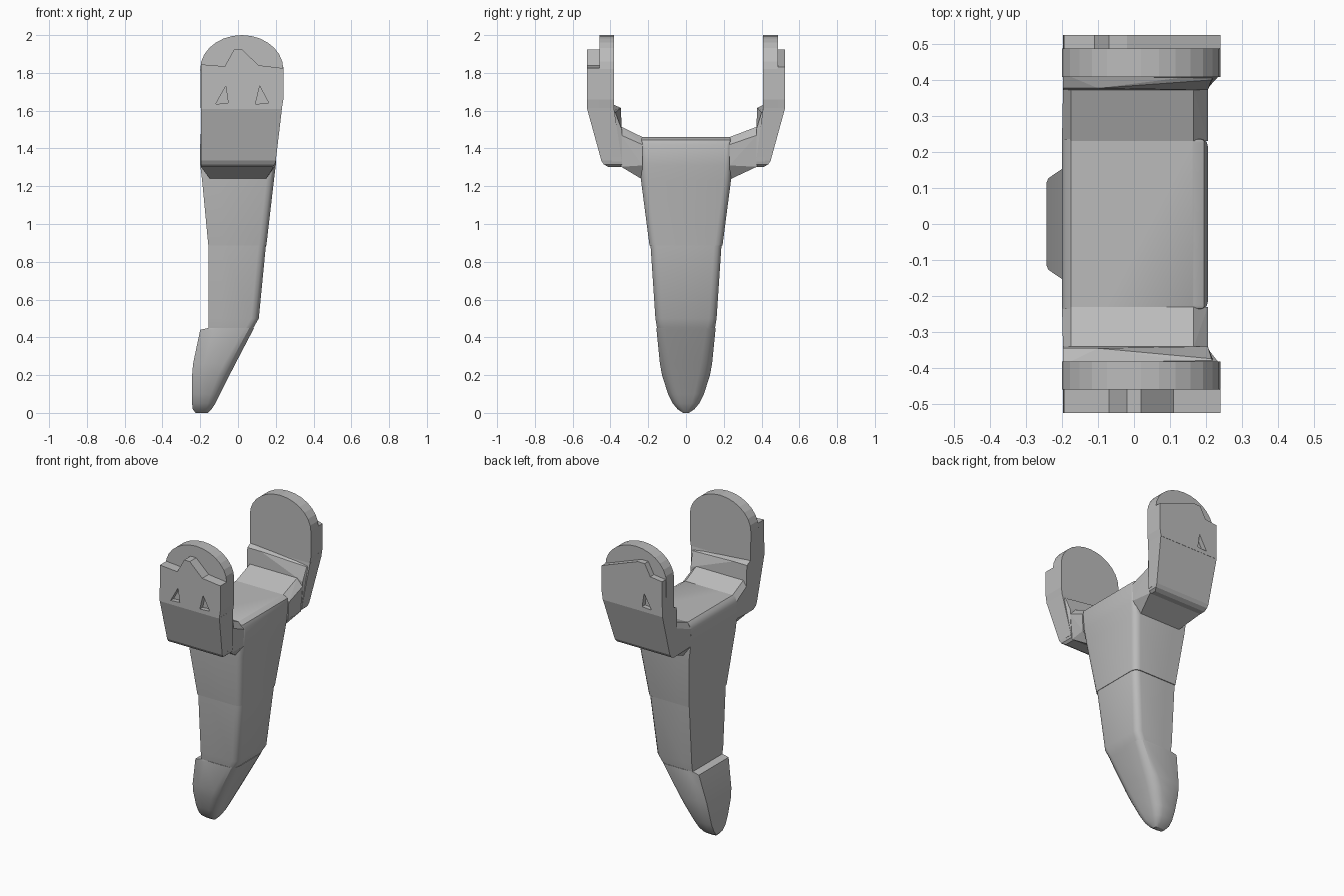
import bpy, bmesh, math

old = bpy.data.objects.get("Cube")
if old:
    bpy.data.objects.remove(old, do_unlink=True)

grey = bpy.data.materials.new("plain grey")
grey.use_nodes = True
colour = (0.5, 0.5, 0.5, 1)
grey.diffuse_color = colour
grey.node_tree.nodes["Principled BSDF"].inputs["Base Color"].default_value = colour


def finish(name, bm, smooth=None):
    bmesh.ops.recalc_face_normals(bm, faces=bm.faces)
    mesh = bpy.data.meshes.new(name)
    bm.to_mesh(mesh)
    bm.free()
    mesh.materials.append(grey)
    ob = bpy.data.objects.new(name, mesh)
    bpy.context.collection.objects.link(ob)
    if smooth:
        bpy.ops.object.select_all(action="DESELECT")
        ob.select_set(True)
        bpy.context.view_layer.objects.active = ob
        bpy.ops.object.shade_smooth_by_angle(angle=math.radians(smooth))
    return ob


def loft(name, sections, smooth=30):
    """Stack sections (z, x_min, x_max, half_width, corner radius, width factor at x_min)."""
    bm = bmesh.new()
    rings = []
    for z, x0, x1, h, r, k in sections:
        half = [(x0, h * k), (x0 + 0.25 * (x1 - x0), h)]
        for i in range(4):
            a = math.radians(90 - 30 * i)
            half.append((x1 - r + r * math.cos(a), h - r + r * math.sin(a)))
        ring = half + [(x, -y) for x, y in reversed(half)]
        rings.append([bm.verts.new((x, y, z)) for x, y in ring])
    for a, b in zip(rings, rings[1:]):
        for i in range(len(a)):
            j = (i + 1) % len(a)
            bm.faces.new((a[i], a[j], b[j], b[i]))
    bm.faces.new(rings[0])
    bm.faces.new(rings[-1])
    return finish(name, bm, smooth)


def prism(name, outline, y0, y1):
    """Extrude an x-z outline between two y values."""
    bm = bmesh.new()
    a = [bm.verts.new((x, y0, z)) for x, z in outline]
    b = [bm.verts.new((x, y1, z)) for x, z in outline]
    bm.faces.new(a)
    bm.faces.new(b)
    for i in range(len(a)):
        j = (i + 1) % len(a)
        bm.faces.new((a[i], a[j], b[j], b[i]))
    return finish(name, bm)


def hull(name, points):
    bm = bmesh.new()
    for p in points:
        bm.verts.new(p)
    res = bmesh.ops.convex_hull(bm, input=bm.verts)
    bmesh.ops.delete(bm, geom=res["geom_interior"], context="VERTS")
    bmesh.ops.dissolve_limit(bm, angle_limit=0.02, verts=bm.verts, edges=bm.edges)
    return finish(name, bm)


# Central leg: wide top, narrow shaft, tapering tip
loft("upper_body", [
    (0.885, -0.157, 0.15, 0.193, 0.04, 1),
    (1.23, -0.19, 0.19, 0.238, 0.04, 1),
    (1.31, -0.2, 0.2, 0.238, 0.03, 1),
    (1.42, -0.2, 0.205, 0.236, 0.02, 1),
    (1.445, -0.19, 0.195, 0.236, 0.01, 1),
    (1.46, -0.175, 0.165, 0.236, 0.01, 1)])
loft("shaft", [
    (0.43, -0.155, 0.07, 0.15, 0.04, 1),
    (0.5, -0.155, 0.11, 0.162, 0.04, 1),
    (0.89, -0.155, 0.148, 0.188, 0.04, 1)])
loft("tip", [
    (0, -0.225, -0.16, 0.015, 0.01, 0.8),
    (0.02, -0.24, -0.14, 0.045, 0.03, 0.8),
    (0.05, -0.243, -0.12, 0.07, 0.04, 0.85),
    (0.1, -0.243, -0.095, 0.095, 0.05, 0.88),
    (0.2, -0.243, -0.045, 0.127, 0.06, 0.9),
    (0.26, -0.238, -0.014, 0.138, 0.06, 0.92),
    (0.44, -0.2, 0.08, 0.156, 0.05, 0.98),
    (0.45, -0.155, 0.085, 0.156, 0.05, 0.98)])

# Crest outlines and triangular eye holes
front_crest = [(0.24, 1.825), (0.11, 1.84), (0.02, 1.925), (-0.02, 1.925),
               (-0.07, 1.835), (-0.195, 1.845)]
back_crest = [(0.24, 1.83), (-0.02, 1.925), (-0.07, 1.925), (-0.11, 1.85), (-0.195, 1.84)]
left_eye = [(0.092, 1.635), (0.163, 1.64), (0.115, 1.73)]
right_eye = [(-0.118, 1.635), (-0.052, 1.64), (-0.065, 1.73)]


def make_arm(side, s, disc_in, plate_in, neck_end, crest, eyes):
    outer = 0.525
    # Rounded upright disc
    arc = [(0.02 + 0.22 * math.cos(math.pi * i / 14),
            1.82 + 0.18 * math.sin(math.pi * i / 14)) for i in range(15)]
    prism(side + "_disc", [(-0.197, 1.6), (0.23, 1.6), (0.24, 1.66)] + arc,
          s * disc_in, s * (plate_in + 0.002))
    # Raised face plate with cut eyes
    plate = prism(side + "_face_plate", [(-0.197, 1.61), (0.232, 1.61), (0.24, 1.66)] + crest,
                  s * plate_in, s * outer)
    for i, eye in enumerate(eyes):
        cutter = prism(f"{side}_eye_cutter_{i + 1}", eye, s * (outer - 0.03), s * (outer + 0.05))
        cutter.hide_render = True
        cutter.hide_set(True)
        cutter.display_type = "WIRE"
        cut = plate.modifiers.new("eye cut", "BOOLEAN")
        cut.operation = "DIFFERENCE"
        cut.solver = "EXACT"
        cut.object = cutter
    # Jaw sloping in beneath the plate
    rows = [(1.615, outer, disc_in, 0.233), (1.335, 0.448, neck_end, 0.2),
            (1.315, 0.435, neck_end, 0.195), (1.302, 0.41, neck_end, 0.18)]
    hull(side + "_jaw", [(x, s * y, z) for z, y0, y1, x1 in rows
                         for y in (y0, y1) for x in (-0.197, x1)])
    # Slanted ledge inside the disc
    hull(side + "_ledge", [(x, s * y, z) for x, y, z in [
        (-0.197, neck_end, 1.33), (0.2, neck_end, 1.33),
        (-0.197, neck_end, 1.5), (0.205, neck_end, 1.5),
        (-0.197, neck_end + 0.005, 1.615), (-0.1, neck_end + 0.005, 1.615),
        (0.215, disc_in - 0.008, 1.59),
        (-0.197, disc_in + 0.01, 1.635), (0.225, disc_in + 0.01, 1.6),
        (-0.197, disc_in + 0.01, 1.33), (0.2, disc_in + 0.01, 1.33)]])
    # Neck joining the arm to the body
    inner = [(-0.145, 1.235), (0.145, 1.235), (-0.2, 1.31), (0.2, 1.31),
             (-0.2, 1.42), (0.205, 1.42), (-0.175, 1.46), (0.165, 1.46)]
    end = [(-0.197, 1.303), (0.19, 1.303), (-0.197, 1.48), (0.205, 1.47),
           (-0.175, 1.515), (0.165, 1.515)]
    hull(side + "_neck", [(x, s * 0.23, z) for x, z in inner]
         + [(x, s * (neck_end + 0.003), z) for x, z in end])


make_arm("front", -1, 0.382, 0.457, 0.34, front_crest, [left_eye, right_eye])
make_arm("back", 1, 0.408, 0.485, 0.372, back_crest, [right_eye])
